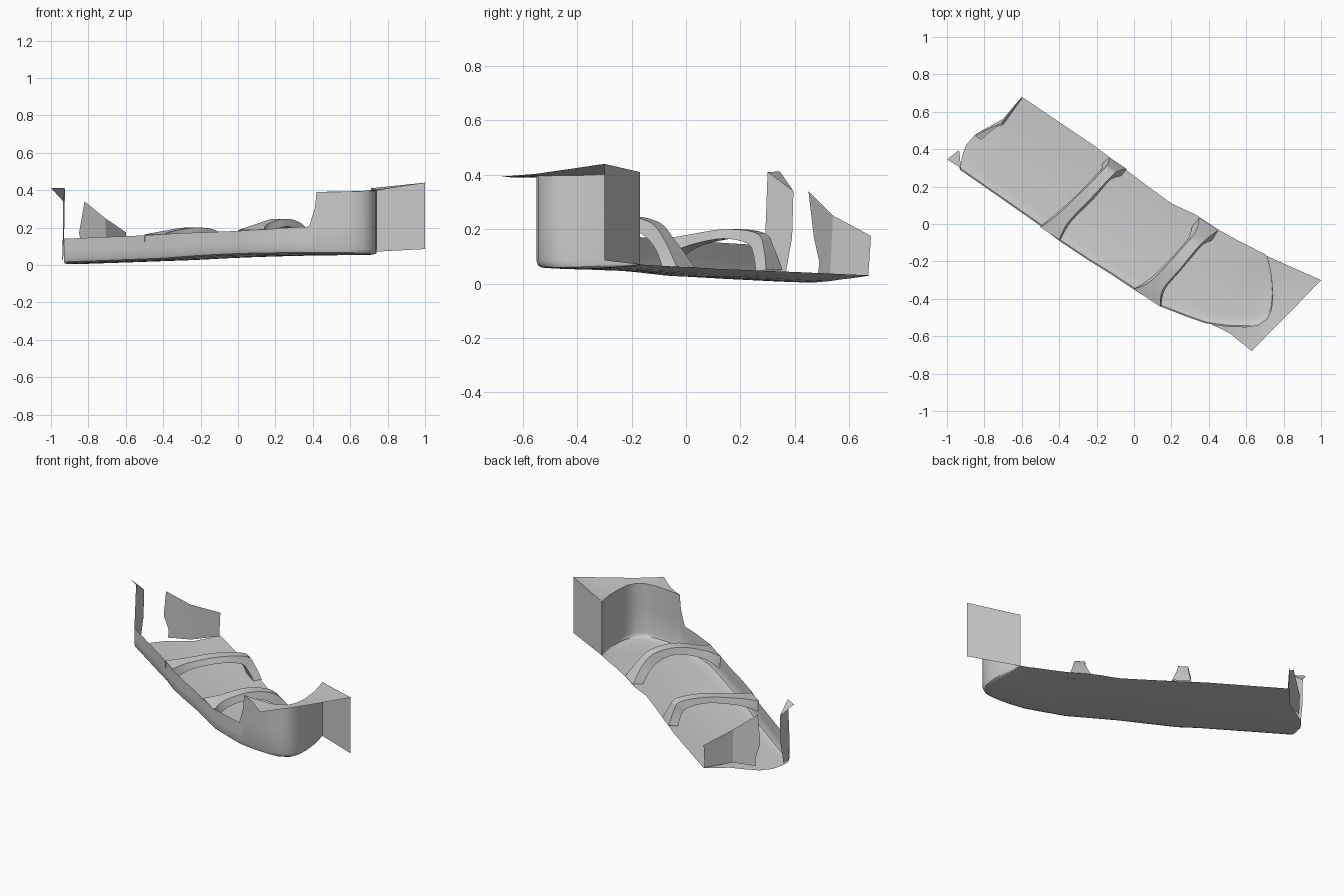
import bpy, math
from mathutils import Vector as V

def make(name, verts, faces, smooth=True):
    me = bpy.data.meshes.new(name)
    me.from_pydata([tuple(v) for v in verts], [], faces)
    me.update()
    ob = bpy.data.objects.new(name, me)
    bpy.context.collection.objects.link(ob)
    if smooth:
        bpy.ops.object.select_all(action='DESELECT')
        ob.select_set(True)
        bpy.context.view_layer.objects.active = ob
        bpy.ops.object.shade_smooth_by_angle(angle=math.radians(40))
    return ob

def loft(name, rows, closed=False):
    n = len(rows[0])
    faces = []
    for i in range(len(rows) - 1):
        for j in range(n if closed else n - 1):
            k = (j + 1) % n
            faces.append((i*n + j, i*n + k, (i+1)*n + k, (i+1)*n + j))
    return make(name, [p for r in rows for p in r], faces)

# floor tray with low front wall that rises into the rounded end wall
# front x, front y, bottom z, wall top z, back x, back y
stations = [
    (-.93, .29, .01, .14, -.60, .68), (-.70, .13, .018, .15, -.40, .545),
    (-.50, -.01, .026, .158, -.20, .41), (-.40, -.09, .03, .165, -.07, .31),
    (-.25, -.19, .042, .172, .07, .205), (-.12, -.27, .05, .177, .20, .11),
    (0, -.35, .055, .182, .33, .05), (.14, -.44, .058, .19, .45, -.03),
    (.28, -.495, .06, .20, .55, -.085), (.38, -.53, .06, .205, .62, -.12),
    (.41, -.535, .06, .30, .64, -.13), (.42, -.537, .06, .39, .65, -.137),
    (.50, -.547, .06, .392, .665, -.146), (.60, -.55, .06, .394, .68, -.152),
    (.66, -.542, .06, .395, .69, -.157), (.71, -.51, .06, .396, .70, -.162),
    (.735, -.46, .061, .397, .702, -.164), (.742, -.38, .063, .398, .706, -.166),
    (.735, -.28, .066, .402, .708, -.168), (.712, -.172, .07, .41, .71, -.17)]
rows = []
for i, (fx, fy, zb, zt, bx, by) in enumerate(stations):
    f, b = V((fx, fy, 0)), V((bx, by, 0))
    d = b - f
    fade = min(1, d.length / .4)
    zback = .03 + .04 * (bx + .6) / 1.31
    row = [V((fx, fy, zt)), V((fx, fy, zb + (zt - zb) * .5)), V((fx, fy, zb + .025))]
    for t in (.015, .05, .12, .25, .4, .55, .7, .85, 1):
        p = f + d * t
        p.z = zb + (zback - zb) * t - .012 * math.sin(math.pi * t) * fade
        if t == .015:
            p.z += .007
        if i == 0 and t < .65:
            p += V((-.055, .035, -.002)) * math.sin(math.pi * t / .65)
        p.z = max(p.z, 0)
        row.append(p)
    rows.append(row)
loft("floor_tray", rows)

# flat flange around the top of the rounded end wall
outer = [(.42, -.54, .39), (.47, -.562, .39), (.52, -.59, .39), (.575, -.635, .39),
         (.63, -.68, .393), (.75, -.555, .403), (.87, -.435, .42), (1, -.30, .44), (.712, -.172, .41)]
inner = [s[:2] + (s[3],) for s in stations[11:]]
loft("end_flange", [inner, [V(p) for p in outer]])

# end side panel
make("end_panel", [(.71, -.17, .07), (1, -.30, .085), (1, -.30, .44), (.71, -.17, .41)],
     [(0, 1, 2, 3)], False)

# torn-off panels at the open end
make("open_end_rear_panel",
     [(-.60, .67, .03), (-.60, .68, .175), (-.71, .54, .25), (-.70, .53, .035),
      (-.82, .45, .34), (-.85, .47, .17), (-.83, .49, .08), (-.83, .485, .03)],
     [(0, 1, 2, 3), (3, 2, 4, 5, 6, 7)], False)
make("open_end_front_panel",
     [(-.93, .29, .14), (-.935, .31, .03), (-.94, .365, .03), (-.936, .39, .17),
      (-.935, .395, .34), (-.925, .30, .41), (-1, .345, .412)],
     [(0, 1, 2, 3, 4, 5), (4, 6, 5)], False)

# arched straps: four-sided band from the front wall over to the back edge
side = V((-.83, .55, 0)).normalized()

def bend(pts, steps=5):
    out = []
    for i in range(len(pts) - 1):
        a, b, c, d = (V(pts[max(0, min(len(pts) - 1, i + k))]) for k in (-1, 0, 1, 2))
        for s in range(steps):
            t = s / steps
            out.append(b + (c - a) * t / 2 + (a*2 - b*5 + c*4 - d) * t*t / 2
                       + (b*3 - a - c*3 + d) * t**3 / 2)
    return out + [V(pts[-1])]

def strap(name, top, under):
    # each point: x, y, z, half width
    tp = bend([p[:4] for p in top])
    un = bend([p[:4] for p in under])
    sec = []
    for a, b in zip(tp, un):
        o, n = V(a[:3]), V(b[:3])
        sec.append([o + side*a[3], o - side*a[3], n - side*b[3], n + side*b[3]])
    loft(name, sec, True)

strap("left_strap",
      [(-.45, -.05, .163, .06), (-.38, .03, .18, .035), (-.25, .16, .20, .03),
       (-.14, .275, .185, .028), (-.11, .305, .13, .035), (-.085, .325, .05, .055)],
      [(-.445, -.045, .10, .065), (-.375, .035, .14, .045), (-.25, .155, .165, .04),
       (-.17, .245, .148, .038), (-.14, .27, .11, .042), (-.12, .29, .045, .06)])
strap("right_strap",
      [(.07, -.395, .186, .085), (.12, -.33, .215, .04), (.22, -.22, .247, .033),
       (.31, -.115, .225, .03), (.36, -.06, .16, .035), (.40, .0, .06, .06)],
      [(.075, -.39, .11, .085), (.125, -.32, .17, .05), (.22, -.22, .205, .042),
       (.285, -.145, .185, .04), (.33, -.09, .13, .043), (.365, -.05, .055, .065)])
